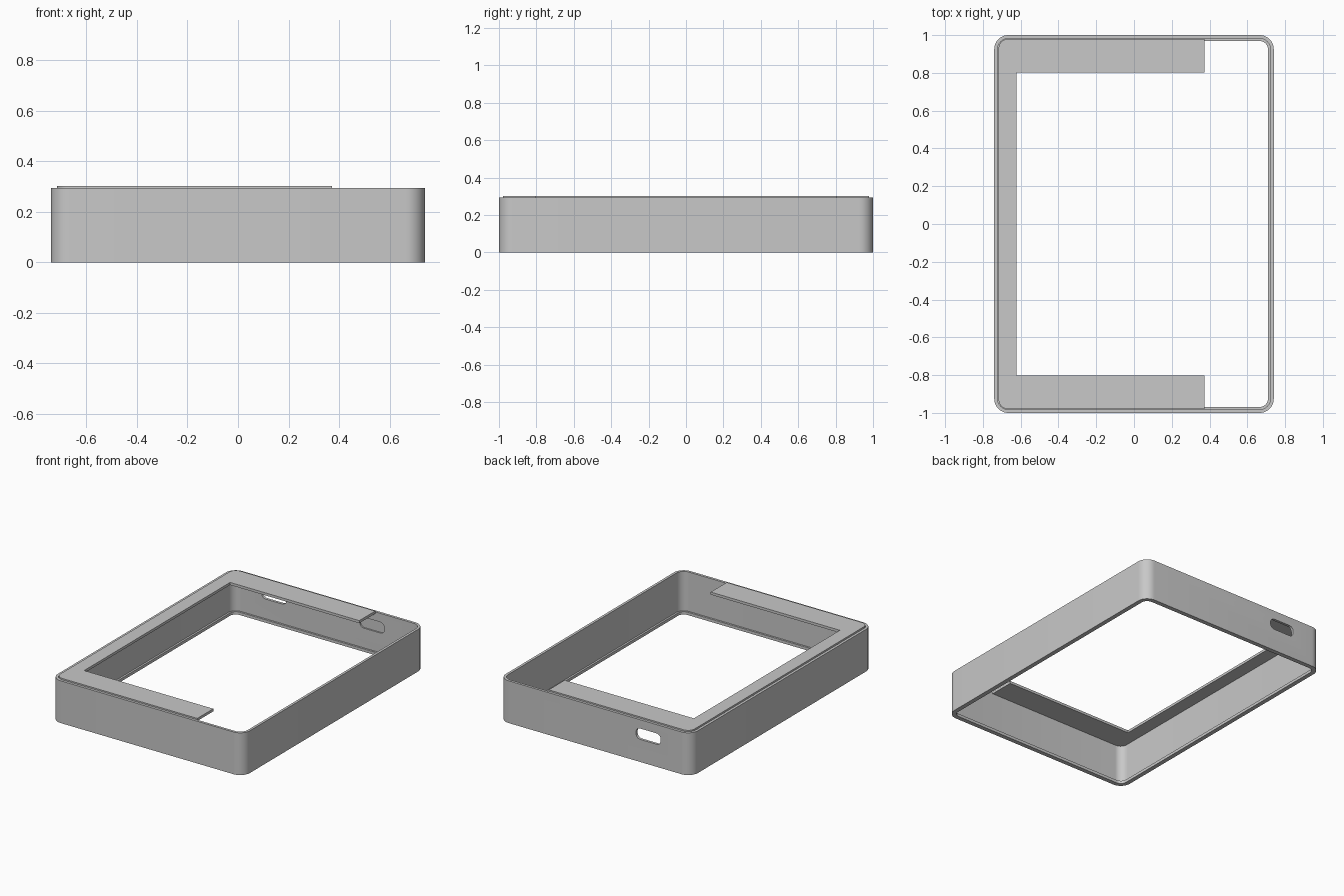
import bpy
import bmesh
from math import cos, sin, pi, radians

cube = bpy.data.objects.get("Cube")
if cube:
    bpy.data.objects.remove(cube, do_unlink=True)

grey = bpy.data.materials.new("plain grey")
grey.use_nodes = True
colour = (0.58, 0.58, 0.58, 1)
grey.diffuse_color = colour
grey.node_tree.nodes["Principled BSDF"].inputs["Base Color"].default_value = colour

HALF_X, HALF_Y, HEIGHT, RADIUS = 0.74, 1.0, 0.294, 0.075


def rounded(hx, hy, r, steps=10):
    """Outline of a rounded rectangle, counter-clockwise."""
    pts = []
    for k, (sx, sy) in enumerate([(1, 1), (-1, 1), (-1, -1), (1, -1)]):
        for i in range(steps + 1):
            a = (k + i / steps) * pi / 2
            pts.append((sx * (hx - r) + r * cos(a), sy * (hy - r) + r * sin(a)))
    return pts


def finish(name, bm):
    bmesh.ops.recalc_face_normals(bm, faces=bm.faces)
    mesh = bpy.data.meshes.new(name)
    bm.to_mesh(mesh)
    bm.free()
    mesh.materials.append(grey)
    obj = bpy.data.objects.new(name, mesh)
    bpy.context.collection.objects.link(obj)
    return obj


def prism(name, outline, place, depth):
    """Extrude an outline; place(u, v, d) gives the point at depth d."""
    bm = bmesh.new()
    ends = [[bm.verts.new(place(u, v, d)) for u, v in outline] for d in depth]
    for ring in ends:
        bm.faces.new(ring)
    for i in range(len(outline)):
        bm.faces.new((ends[0][i - 1], ends[0][i], ends[1][i], ends[1][i - 1]))
    return finish(name, bm)


# Wall: a stepped section (inset, height) swept round the rounded rectangle
section = [(0, 0), (0, HEIGHT), (0.018, HEIGHT), (0.018, 0.02), (0.031, 0.02), (0.031, 0)]
bm = bmesh.new()
rings = []
for inset, z in section:
    outline = rounded(HALF_X - inset, HALF_Y - inset, RADIUS - inset)
    rings.append([bm.verts.new((x, y, z)) for x, y in outline])
for j in range(len(rings)):
    a, b = rings[j - 1], rings[j]
    for i in range(len(a)):
        bm.faces.new((a[i - 1], a[i], b[i], b[i - 1]))
wall = finish("frame_wall", bm)

# Back wall port (right through) and the shallow pocket inside it
slot = rounded(0.095, 0.038, 0.032, 6)
for name, x, depth in [("port_cutter", -0.41, (0.9, 1.1)),
                       ("pocket_cutter", 0.345, (0.9, 0.992))]:
    cutter = prism(name, slot, lambda u, v, d: (x + u, d, 0.195 + v), depth)
    cutter.hide_render = True
    cutter.hide_set(True)
    cut = wall.modifiers.new(name, 'BOOLEAN')
    cut.operation = 'DIFFERENCE'
    cut.object = cutter

# Apply the cuts, then remove the cutters
bpy.context.view_layer.objects.active = wall
wall.select_set(True)
for cut in list(wall.modifiers):
    cutter = cut.object
    bpy.ops.object.modifier_apply(modifier=cut.name)
    bpy.data.objects.remove(cutter, do_unlink=True)

# C-shaped retaining plate set inside the rim, open on the left
outer = rounded(0.717, 0.979, 0.05)
left_side = [p for p in outer if p[0] < 0]
opening = [(0.372, -0.979), (0.372, -0.803), (-0.623, -0.803),
           (-0.623, 0.803), (0.372, 0.803), (0.372, 0.979)]
plate = prism("retaining_plate", left_side + opening,
              lambda u, v, d: (u, v, d), (0.284, 0.302))

# Smooth the rounded corners and keep the edges sharp
plate.select_set(True)
bpy.ops.object.shade_smooth_by_angle(angle=radians(30))
